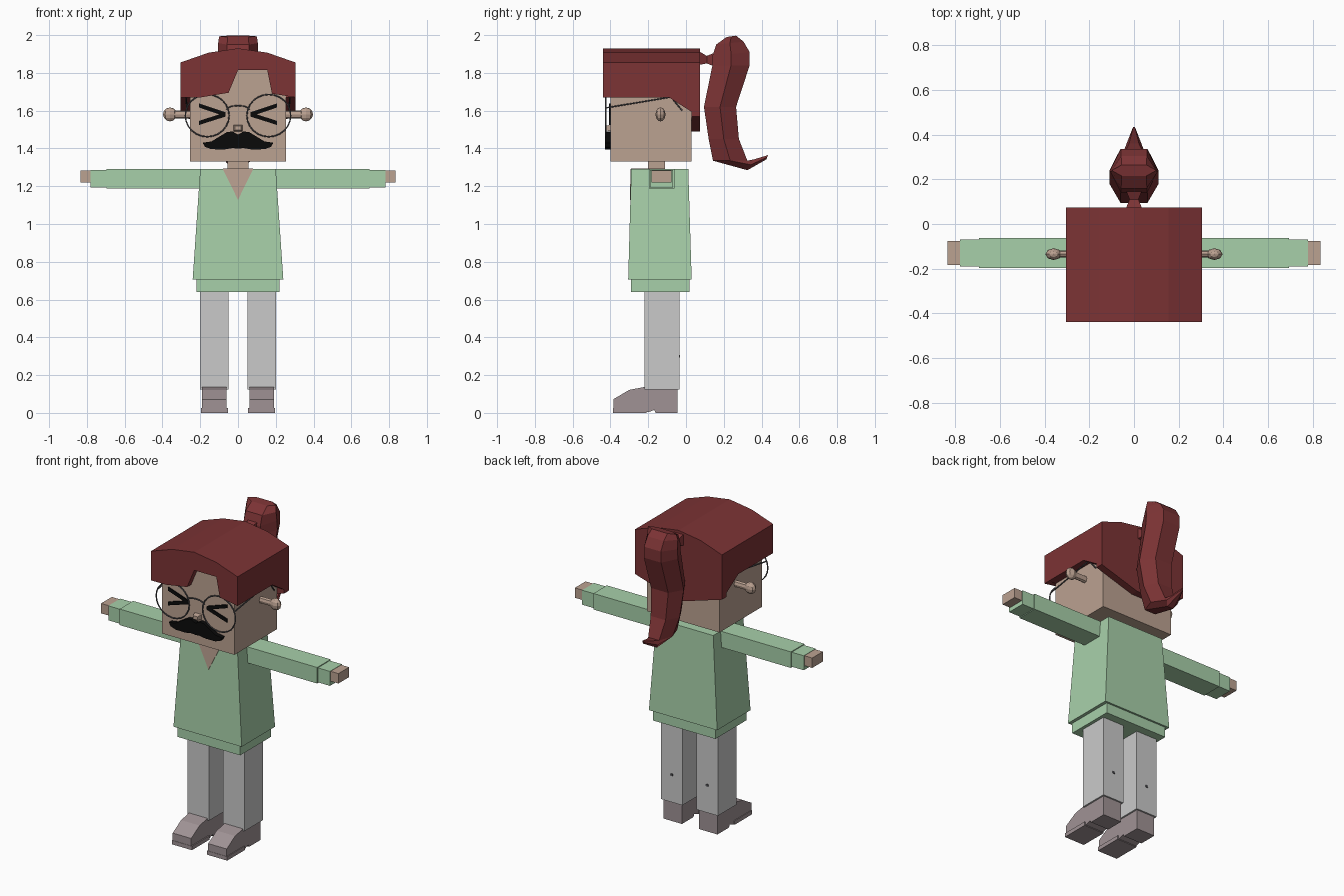
import bpy, bmesh, math
from mathutils import Vector

if "Cube" in bpy.data.objects:
    bpy.data.objects.remove(bpy.data.objects["Cube"])


def colour(name, r, g, b):
    m = bpy.data.materials.new(name)
    m.use_nodes = True
    m.diffuse_color = (r, g, b, 1)
    m.node_tree.nodes["Principled BSDF"].inputs["Base Color"].default_value = (r, g, b, 1)
    return m


HAIR = colour("red brown hair", .2, .033, .035)
SKIN = colour("skin", .5, .36, .285)
GREEN = colour("light green cloth", .39, .63, .4)
GREY = colour("light grey cloth", .59, .59, .59)
SHOE = colour("mauve grey leather", .35, .29, .3)
BLACK = colour("black", .003, .003, .003)
WIRE = colour("dark grey wire", .1, .1, .11)


def finish(bm, name, mat):
    bmesh.ops.recalc_face_normals(bm, faces=bm.faces)
    me = bpy.data.meshes.new(name)
    bm.to_mesh(me)
    bm.free()
    me.materials.append(mat)
    ob = bpy.data.objects.new(name, me)
    bpy.context.collection.objects.link(ob)
    return ob


def loft(name, mat, rings):
    """Bridge equal-length rings of points and cap both ends."""
    bm = bmesh.new()
    rows = [[bm.verts.new(p) for p in ring] for ring in rings]
    n = len(rows[0])
    for a, b in zip(rows, rows[1:]):
        for i in range(n):
            j = (i + 1) % n
            bm.faces.new((a[i], a[j], b[j], b[i]))
    bm.faces.new(rows[0])
    bm.faces.new(rows[-1])
    return finish(bm, name, mat)


def box(name, mat, x, y, z):
    return loft(name, mat, [[(x[i], y[j], h) for i, j in ((0, 0), (1, 0), (1, 1), (0, 1))]
                            for h in z])


def front_prism(name, mat, outline, y0, y1):
    """Outline in x and z, extruded along y."""
    return loft(name, mat, [[(x, y, z) for x, z in outline] for y in (y0, y1)])


def side_prism(name, mat, outline, x0, x1):
    """Outline in y and z, extruded along x."""
    return loft(name, mat, [[(x, y, z) for y, z in outline] for x in (x0, x1)])


def mirrored(half):
    return half + [(-x, z) for x, z in reversed(half) if x > 0]


def wire(name, points, closed=False, radius=.004):
    cu = bpy.data.curves.new(name, "CURVE")
    cu.dimensions = "3D"
    cu.bevel_depth = radius
    cu.bevel_resolution = 1
    sp = cu.splines.new("POLY")
    sp.points.add(len(points) - 1)
    for p, co in zip(sp.points, points):
        p.co = (*co, 1)
    sp.use_cyclic_u = closed
    cu.materials.append(WIRE)
    ob = bpy.data.objects.new(name, cu)
    bpy.context.collection.objects.link(ob)


# Head, neck and nose
box("head", SKIN, (-.255, .255), (-.4, .028), (1.33, 1.825))
box("neck", SKIN, (-.055, .055), (-.2, -.11), (1.27, 1.35))
loft("nose", SKIN, [[(sx * w, y, 1.508 + sz * h) for sx, sz in ((-1, -1), (1, -1), (1, 1), (-1, 1))]
                    for w, h, y in ((.026, .018, -.395), (.016, .011, -.43))])

# Hair cap: roof slab, fringe pieces, back panel
front_prism("hair_roof", HAIR,
            [(-.305, 1.815), (-.305, 1.855), (-.155, 1.907), (0, 1.93), (.155, 1.907),
             (.305, 1.855), (.305, 1.815)], -.44, .075)
front_prism("right_fringe", HAIR,
            [(-.305, 1.815), (-.305, 1.67), (-.2, 1.67), (-.05, 1.695), (0, 1.815)], -.44, -.4)
front_prism("left_fringe", HAIR,
            [(.305, 1.815), (.305, 1.67), (.18, 1.69), (.155, 1.815)], -.44, -.4)
front_prism("hair_back", HAIR,
            [(.305, 1.815), (.305, 1.57), (.04, 1.49), (-.04, 1.49), (-.305, 1.57), (-.305, 1.815)],
            .028, .075)

# Ponytail with a pinched tie
loft("ponytail_tie", HAIR, [[(sx * r, y, z + sz * r) for sx, sz in ((-1, -1), (1, -1), (1, 1), (-1, 1))]
                            for y, z, r in ((.06, 1.88, .04), (.11, 1.87, .02), (.16, 1.87, .04))])
sections = [  # front y z, back y z, half width
    (.215, 1.99, .265, 1.997, .1), (.16, 1.95, .305, 1.965, .105), (.14, 1.89, .337, 1.91, .107),
    (.14, 1.84, .337, 1.84, .11), (.095, 1.62, .265, 1.62, .11), (.12, 1.45, .28, 1.45, .095),
    (.143, 1.335, .325, 1.335, .07), (.325, 1.285, .36, 1.342, .04), (.425, 1.342, .435, 1.365, .006)]
rings = []
for fy, fz, by, bz, w in sections:
    f, b = Vector((0, fy, fz)), Vector((0, by, bz))
    side, m = Vector((w, 0, 0)), (f + b) / 2
    rings.append([f - side * .55, f + side * .55, m + side, b + side * .55, b - side * .55, m - side])
loft("ponytail", HAIR, rings)

# Moustache
front_prism("moustache", BLACK, mirrored(
    [(0, 1.473), (.03, 1.49), (.06, 1.486), (.1, 1.462), (.14, 1.437), (.187, 1.43),
     (.175, 1.408), (.14, 1.396), (.07, 1.395), (.03, 1.402), (0, 1.4)][:-1]
    + [(.005, 1.4)]), -.428, -.398)

# Jumper
loft("jumper_body", GREEN, [[(-w, f, z), (w, f, z), (w, b, z), (-w, b, z)] for w, f, b, z in
                            ((.24, -.306, .03, .705), (.2, -.29, .012, 1.29))])
box("jumper_hem", GREEN, (-.22, .22), (-.292, .018), (.64, .71))
loft("neck_opening", SKIN, [[(-.08, -.29 - d, 1.29), (.08, -.29 - d, 1.29), (0, -.2945 - d, 1.128)]
                            for d in (-.004, .003)])
box("neck_opening_top", SKIN, (-.08, .08), (-.292, -.11), (1.285, 1.293))

# Bridge of the glasses
wire("glasses_bridge", [(.06 * math.cos(a), -.424, 1.605 + .022 * math.sin(a))
                        for a in (i * math.pi / 6 for i in range(7))])

# Paired parts
for s, side in ((1, "left"), (-1, "right")):
    def name(part):
        return side + "_" + part

    side_prism(name("hair_side"), HAIR,
               [(-.4, 1.815), (-.4, 1.67), (-.09, 1.67), (.028, 1.595), (.028, 1.815)],
               s * .25, s * .305)

    # Ear stem and knob
    loft(name("ear_stem"), SKIN, [[(s * x, -.135 + .016 * math.cos(a), 1.58 + .022 * math.sin(a))
                                   for a in (i * math.pi / 4 for i in range(8))] for x in (.25, .345)])
    bm = bmesh.new()
    bmesh.ops.create_uvsphere(bm, u_segments=8, v_segments=6, radius=.037)
    bmesh.ops.scale(bm, vec=(1, .72, 1), verts=bm.verts)
    bmesh.ops.translate(bm, vec=(s * .36, -.135, 1.58), verts=bm.verts)
    finish(bm, name("ear_knob"), SKIN)

    # Squeezed-shut eye, two strokes meeting at the inner point
    for part, z, t in (("upper", 1.628, .011), ("lower", 1.535, .011)):
        front_prism(name("eye_" + part + "_stroke"), BLACK,
                    [(s * .065, 1.58 - t), (s * .065, 1.58 + t), (s * .207, z + t), (s * .207, z - t)],
                    -.407, -.399)

    # Round lens rim and temple
    wire(name("lens_rim"), [(s * .163 + .116 * math.cos(a), -.424, 1.574 + .112 * math.sin(a))
                            for a in (i * math.pi / 12 for i in range(24))], True)
    wire(name("temple"), [(s * .27, -.424, 1.615), (s * .275, -.08, 1.672), (s * .27, -.02, 1.6)])

    # Arm, cuff, hand
    box(name("sleeve"), GREEN, sorted((s * .19, s * .695)), (-.197, -.062), (1.188, 1.29))
    box(name("cuff"), GREEN, sorted((s * .69, s * .78)), (-.19, -.07), (1.193, 1.285))
    box(name("hand"), SKIN, sorted((s * .75, s * .835)), (-.183, -.076), (1.22, 1.283))

    # Leg with a small mark on the calf
    box(name("leg"), GREY, sorted((s * .05, s * .2)), (-.22, -.035), (.125, .66))
    box(name("calf_mark"), WIRE, sorted((s * .117, s * .133)), (-.036, -.031), (.293, .307))

    # Shoe with a heel notch
    side_prism(name("shoe"), SHOE,
               [(-.385, 0), (-.385, .072), (-.3, .122), (-.22, .137), (-.045, .137), (-.045, 0),
                (-.16, 0), (-.168, .015), (-.2, .004)], s * .06, s * .19)
    box(name("shoe_sole"), SHOE, sorted((s * .053, s * .195)), (-.387, -.21), (0, .025))
